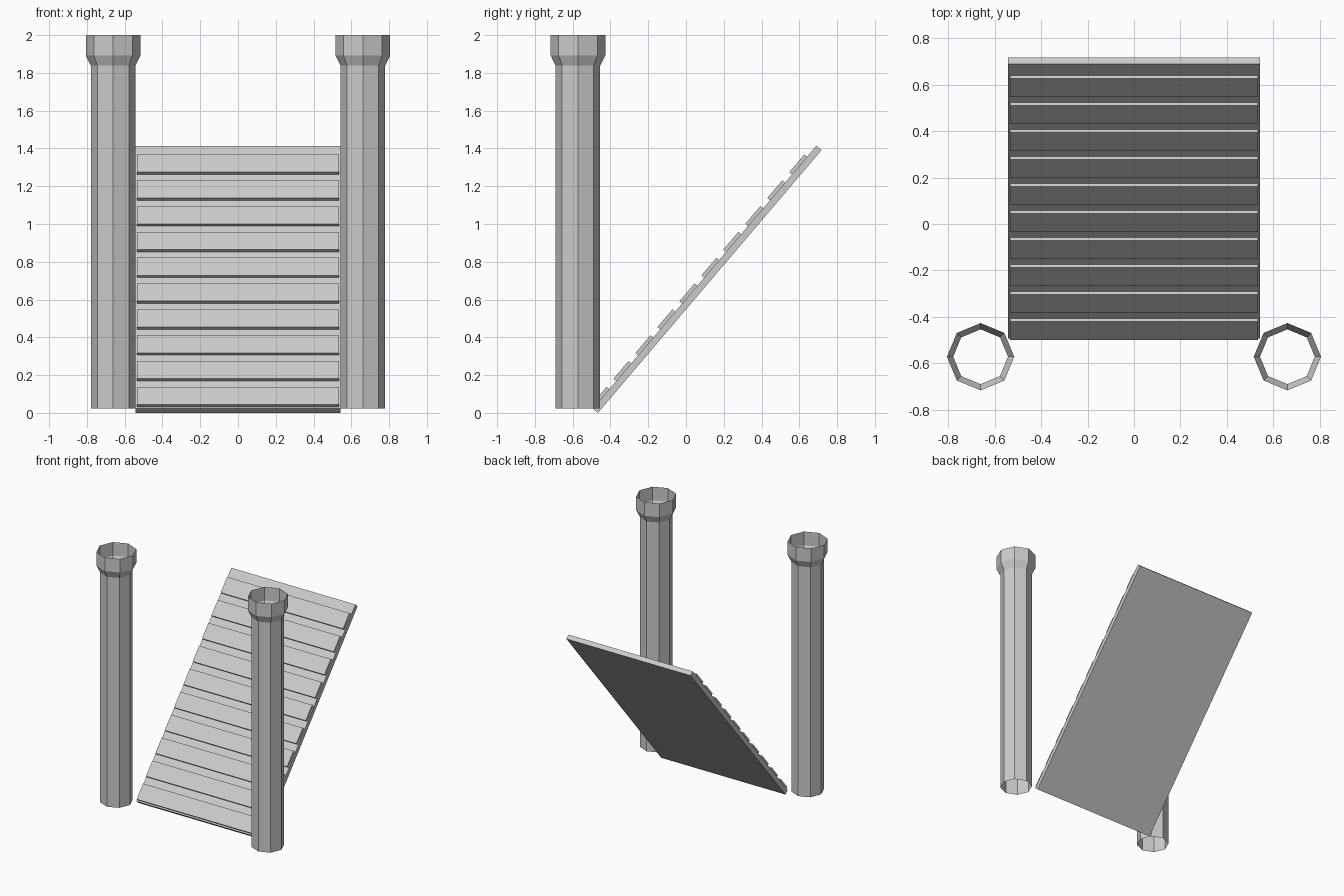
import bpy, bmesh, math
from mathutils import Matrix, Vector

if "Cube" in bpy.data.objects:
    bpy.data.objects.remove(bpy.data.objects["Cube"])

TILT = math.radians(49.6)
HINGE = Vector((0, -0.466, 0))


def finish(name, bm):
    me = bpy.data.meshes.new(name)
    bm.to_mesh(me)
    bm.free()
    ob = bpy.data.objects.new(name, me)
    bpy.context.collection.objects.link(ob)
    return ob


def tilted_box(name, half_x, u0, u1, n0, n1):
    # box measured along the slope (u) and away from it (n)
    bm = bmesh.new()
    bmesh.ops.create_cube(bm, size=1)
    bm.transform(Matrix.Translation((0, (u0 + u1) / 2, (n0 + n1) / 2))
                 @ Matrix.Diagonal((2 * half_x, u1 - u0, n1 - n0, 1)))
    ob = finish(name, bm)
    ob.location = HINGE
    ob.rotation_euler.x = TILT
    return ob


def open_tube(name, x, y, profile, sides=8):
    # thin octagonal pipe, open at both ends
    bm = bmesh.new()
    rings = [[bm.verts.new((r * math.cos(i * math.tau / sides),
                            r * math.sin(i * math.tau / sides), z))
              for i in range(sides)] for r, z in profile]
    for a, b in zip(rings, rings[1:]):
        for i in range(sides):
            j = (i + 1) % sides
            bm.faces.new((a[i], a[j], b[j], b[i]))
    ob = finish(name, bm)
    ob.location = (x, y, 0)
    return ob


# sloping board
tilted_box("ramp_board", 0.542, 0, 1.826, 0, 0.036)

# ten raised slats up the board
for k in range(10):
    u = 0.0115 + 0.1795 * k
    tilted_box(f"slat_{k + 1}", 0.534, u, u + 0.123, 0.03, 0.055)

# pair of flared pipes
PIPE = [(0.118, 0.024), (0.118, 1.838), (0.145, 1.893), (0.145, 2.0)]
for side, sx in (("left", -1), ("right", 1)):
    open_tube(f"{side}_pipe", sx * 0.661, -0.572, PIPE)
